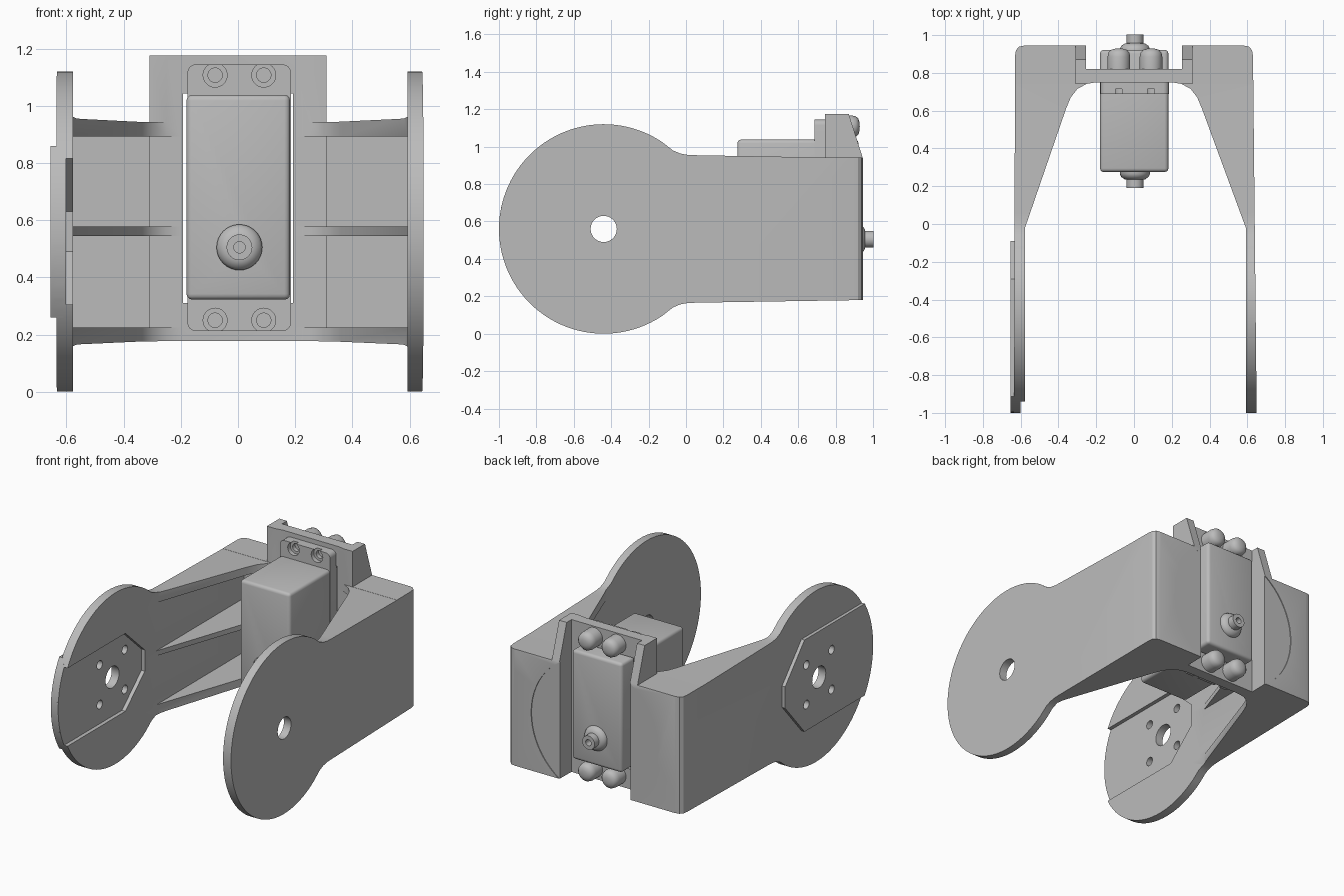
import bpy, bmesh, math
from mathutils import Matrix, Vector

cube = bpy.data.objects.get("Cube")
if cube:
    bpy.data.objects.remove(cube, do_unlink=True)

grey = bpy.data.materials.new("plain_grey")
grey.use_nodes = True
GREY = (0.5, 0.5, 0.5, 1)
grey.diffuse_color = GREY
grey.node_tree.nodes["Principled BSDF"].inputs["Base Color"].default_value = GREY

MID = 0.56          # height of the disc axis, also the arm's mid height
DISC_Y, DISC_R = -0.44, 0.56


def finish(name, bm):
    bmesh.ops.remove_doubles(bm, verts=bm.verts, dist=1e-5)
    bmesh.ops.recalc_face_normals(bm, faces=bm.faces)
    mesh = bpy.data.meshes.new(name)
    bm.to_mesh(mesh)
    bm.free()
    mesh.materials.append(grey)
    ob = bpy.data.objects.new(name, mesh)
    bpy.context.collection.objects.link(ob)
    return ob


def prism(name, pts, axis, a, b):
    """Extrude a 2D outline along an axis from a to b."""
    place = {"x": lambda p: (a, p[0], p[1]),
             "y": lambda p: (p[0], a, p[1]),
             "z": lambda p: (p[0], p[1], a)}[axis]
    bm = bmesh.new()
    face = bm.faces.new([bm.verts.new(place(p)) for p in pts])
    ext = bmesh.ops.extrude_face_region(bm, geom=[face])
    shift = Vector([b - a if c == axis else 0 for c in "xyz"])
    bmesh.ops.translate(bm, vec=shift,
                        verts=[g for g in ext["geom"] if isinstance(g, bmesh.types.BMVert)])
    return finish(name, bm)


def box(name, x, y, z):
    return prism(name, [(x[0], y[0]), (x[1], y[0]), (x[1], y[1]), (x[0], y[1])], "z", *z)


def lathe(name, profile, x, z, steps=32):
    """Turn a (radius, y) profile about an axis parallel to y."""
    bm = bmesh.new()
    vs = [bm.verts.new((r, y, 0)) for r, y in profile]
    es = [bm.edges.new(e) for e in zip(vs, vs[1:])]
    bmesh.ops.spin(bm, geom=vs + es, cent=(0, 0, 0), axis=(0, 1, 0),
                   angle=math.tau, steps=steps)
    bmesh.ops.translate(bm, vec=(x, 0, z), verts=bm.verts)
    return finish(name, bm)


def circle(cy, cz, r, n=32):
    return [(cy + r * math.cos(math.tau * i / n), cz + r * math.sin(math.tau * i / n))
            for i in range(n)]


def arc(r, start, end, n):
    """Arc about the disc axis, as (y, z) points."""
    return [(DISC_Y + r * math.cos(t), MID + r * math.sin(t))
            for t in (start + (end - start) * i / n for i in range(n + 1))]


def apply_mod(ob, kind, **settings):
    mod = ob.modifiers.new(kind, kind)
    for key, value in settings.items():
        setattr(mod, key, value)
    bpy.context.view_layer.objects.active = ob
    bpy.ops.object.modifier_apply(modifier=mod.name)


def combine(ob, other, operation="DIFFERENCE"):
    apply_mod(ob, "BOOLEAN", object=other, operation=operation, solver="EXACT")
    bpy.data.objects.remove(other, do_unlink=True)


def smooth(ob, angle=30):
    bpy.ops.object.select_all(action="DESELECT")
    ob.select_set(True)
    bpy.context.view_layer.objects.active = ob
    bpy.ops.object.shade_smooth_by_angle(angle=math.radians(angle))


# Bracket plan: arms, sloping ribs, back blocks and recessed centre plate
def half_plan(front, inner):
    return [(0.2, 0.75), (0.25, 0.742), (0.3, 0.715), (0.335, 0.67), (0.36, 0.61),
            (inner, -0.02), (inner, -1.05), (front, -1.05), (0.63, 0.89),
            (0.625, 0.92), (0.61, 0.938), (0.58, 0.945), (0.255, 0.945), (0.255, 0.82)]


right = [(-x, y) for x, y in half_plan(0.635, 0.577)]
bracket = prism("bracket", half_plan(0.65, 0.592) + right[::-1], "z", -0.1, 1.3)

# Side silhouette: disc, neck fillets, tapering arm and raised gusset
a = math.radians(56)
neck = [(-0.07, 0.98), (-0.03, 0.963), (0.01, 0.956), (0.06, 0.954)]
low = [(y, 2 * MID - z) for y, z in neck]
outline = (arc(DISC_R, a, math.tau - a, 72) + low
           + [(0.945, 0.18), (0.945, 0.94), (0.87, 1.175), (0.742, 1.175), (0.742, 0.942)]
           + neck[::-1])
combine(bracket, prism("silhouette", outline, "x", -0.9, 0.9), "INTERSECT")

for s in (-1, 1):
    # Keep the raised part to the centre plate and its gussets
    combine(bracket, box("trim", sorted((s * 0.31, s * 0.9)), (0.72, 1.1), (0.943, 1.4)))
    # Hollows between the three ribs
    inner = 0.577 if s < 0 else 0.592
    hollow = [(s * x, y) for x, y in [(inner, -0.15), (inner, 0.885), (0.31, 0.885),
                                      (0.31, 0.75), (0.15, 0.75), (0.15, -0.15)]]
    for z0, z1 in ((0.225, 0.545), (0.578, 0.893)):
        combine(bracket, prism("hollow", hollow, "z", z0, z1))

# Window for the motor, shallow round recess on the back
combine(bracket, box("window", (-0.193, 0.193), (0.7, 0.9), (0.31, 1.043)))
combine(bracket, prism("recess", circle(0, MID, 0.46, 64), "y", 0.94, 1.1))


# Hub mount on the right arm: raised outside, pocket inside
def hub_outline(r, half, end):
    t = math.asin(half / r)
    return arc(r, math.pi - t, math.pi + t, 16) + [
        (end - 0.2, MID - half), (end, MID - 0.07),
        (end, MID + 0.07), (end - 0.2, MID + half)]


combine(bracket, prism("hub", hub_outline(DISC_R, 0.3, -0.09), "x", -0.655, -0.61), "UNION")
combine(bracket, prism("pocket", hub_outline(0.62, 0.255, -0.14), "x", -0.602, -0.5))
combine(bracket, prism("axle_hole", circle(DISC_Y, MID, 0.07), "x", -0.9, 0.9))
for dy in (-0.13, 0.13):
    for dz in (-0.13, 0.13):
        hole = circle(DISC_Y + dy, MID + dz, 0.028, 20)
        combine(bracket, prism("bolt_hole", hole, "x", -0.9, -0.3))
smooth(bracket)

# Motor body
SHAFT_X, SHAFT_Z = 0.005, 0.505
body = box("motor_body", (-0.18, 0.182), (0.275, 0.922), (0.322, 1.038))
apply_mod(body, "BEVEL", width=0.02, segments=3)
bore = [(0, 0.1), (0.02, 0.1), (0.02, 1.1), (0, 1.1)]
combine(body, lathe("bore", bore, SHAFT_X, SHAFT_Z))
smooth(body)

# Shaft collars at both ends
collar = [(0.02, 0.085), (0.045, 0.085), (0.045, 0.04), (0.055, 0.038), (0.072, 0.026),
          (0.08, 0.01), (0.08, -0.01), (0.02, -0.01), (0.02, 0.085)]
smooth(lathe("front_collar", [(r, 0.275 - d) for r, d in collar], SHAFT_X, SHAFT_Z))
smooth(lathe("back_collar", [(r, 0.917 + d) for r, d in collar], SHAFT_X, SHAFT_Z))

# Mounting flange with rounded corners and counterbored holes
c = 0.03
corners = []
for i, (x, z) in enumerate([(0.155, 1.115), (-0.147, 1.115), (-0.147, 0.242), (0.155, 0.242)]):
    for k in range(5):
        t = math.pi / 2 * (i + k / 4)
        corners.append((x + c * math.cos(t), z + c * math.sin(t)))
flange = prism("mounting_flange", corners, "y", 0.688, 0.755)
counterbore = [(0, 0.6), (0.042, 0.6), (0.042, 0.715), (0.025, 0.715), (0.025, 0.74), (0, 0.74)]

# Domed bolt heads behind the plate
dome = [(0, 0.81), (0.06, 0.81), (0.06, 0.885), (0.055, 0.908), (0.042, 0.922),
        (0.02, 0.928), (0, 0.929)]
for side, x in (("right", -0.08), ("left", 0.09)):
    for level, z in (("upper", 1.107), ("lower", 0.25)):
        combine(flange, lathe("counterbore", counterbore, x, z))
        smooth(lathe(f"{level}_{side}_bolt_head", dome, x, z), 40)
smooth(flange)
